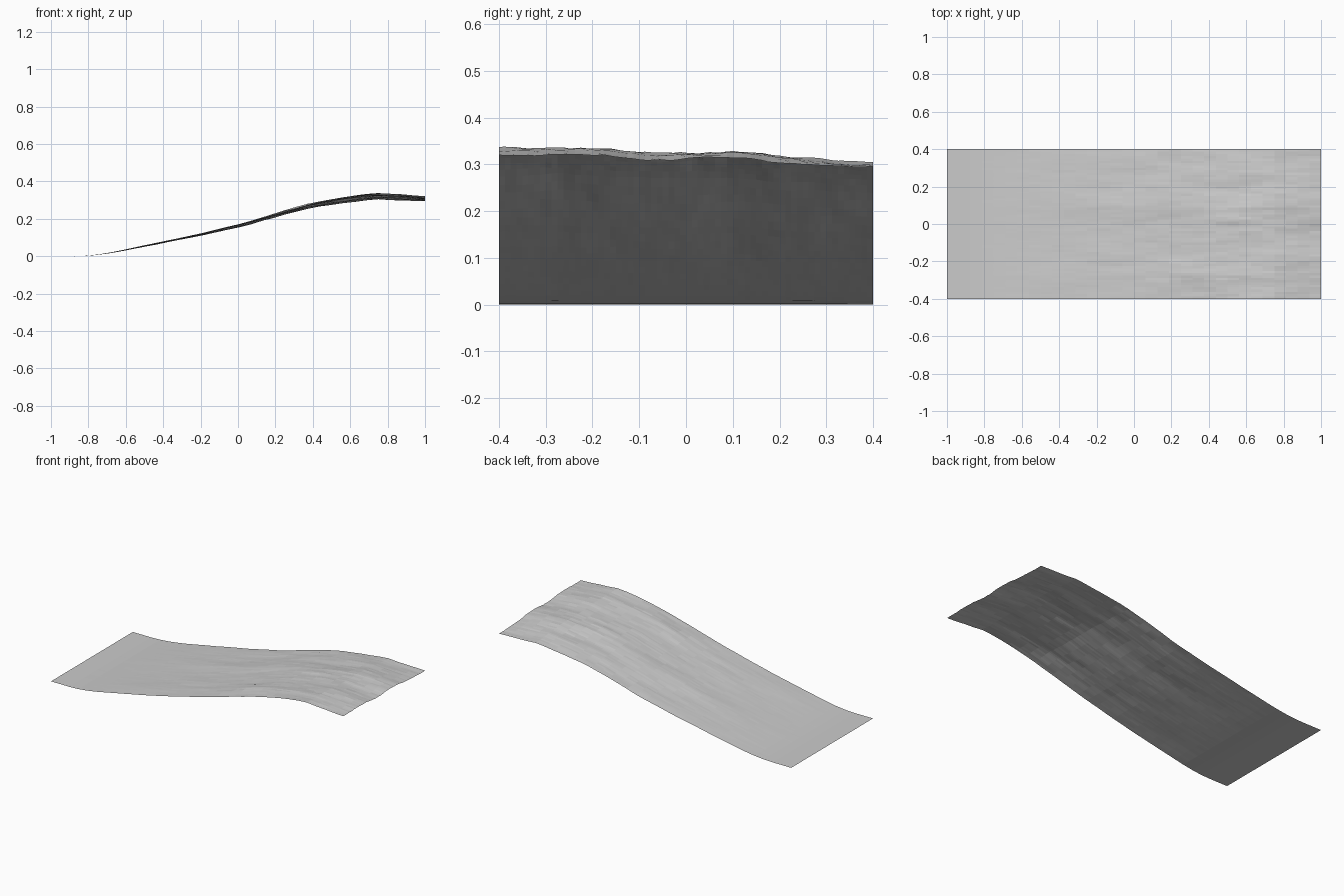
import bpy, bmesh
from mathutils import noise, Vector

if "Cube" in bpy.data.objects:
    bpy.data.objects.remove(bpy.data.objects["Cube"])


def interp(points, t):
    """Smoothed interpolation through a short list of (position, value)."""
    for i in range(len(points) - 1):
        (a, va), (b, vb) = points[i], points[i + 1]
        if t <= b:
            k = max(0.0, (t - a) / (b - a))
            return va + (vb - va) * k
    return points[-1][1]


# Rising slope along x, and sideways undulation of the high end across y
SLOPE = [(-1, 0), (-0.87, 0.0), (-0.8, 0.003), (-0.72, 0.012), (-0.6, 0.034), (-0.4, 0.075),
         (-0.2, 0.117), (0, 0.163), (0.2, 0.219), (0.4, 0.274), (0.6, 0.307),
         (0.75, 0.325), (0.85, 0.320), (1, 0.309)]
ACROSS = [(-0.4, 0.010), (-0.27, 0.015), (-0.12, 0.003), (0, 0.0),
          (0.09, 0.005), (0.2, -0.006), (0.4, -0.017)]
COLS, ROWS = 32, 64


def height(x, y):
    rough = max(0.0, min(1.0, (x + 0.85) / 1.5))
    bumps = 0.008 * noise.fractal(Vector((x * 3, y * 6, 4.2)), 0.8, 2.0, 5)
    return max(0.0, interp(SLOPE, x) + rough * (interp(ACROSS, y) + bumps))


# Terrain sheet
bm = bmesh.new()
grid = []
for i in range(COLS + 1):
    x = -1 + 2 * i / COLS
    column = []
    for j in range(ROWS + 1):
        y = -0.4 + 0.8 * j / ROWS
        column.append(bm.verts.new((x, y, height(x, y))))
    grid.append(column)
for i in range(COLS):
    for j in range(ROWS):
        bm.faces.new((grid[i][j], grid[i + 1][j], grid[i + 1][j + 1], grid[i][j + 1]))
mesh = bpy.data.meshes.new("terrain_slope")
bm.to_mesh(mesh)
bm.free()
bpy.context.collection.objects.link(bpy.data.objects.new("terrain_slope", mesh))
